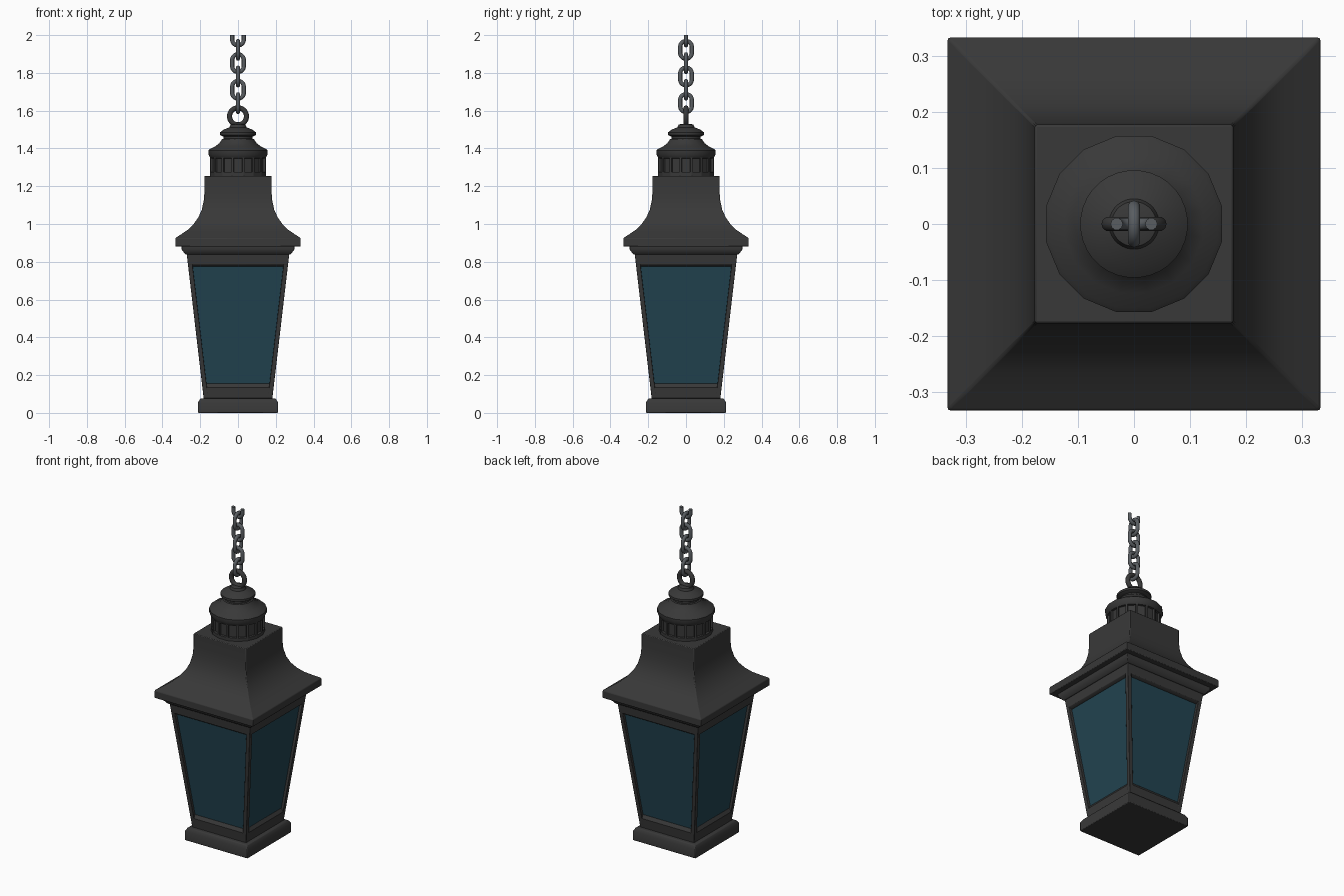
import bpy, bmesh, math
from mathutils import Matrix, Vector

cube = bpy.data.objects.get("Cube")
if cube:
    bpy.data.objects.remove(cube, do_unlink=True)


def material(name, rgb, rough=0.6):
    m = bpy.data.materials.new(name)
    m.use_nodes = True
    m.diffuse_color = (*rgb, 1)
    node = m.node_tree.nodes["Principled BSDF"]
    node.inputs["Base Color"].default_value = (*rgb, 1)
    node.inputs["Roughness"].default_value = rough
    return m


IRON = material("dark iron", (0.04, 0.04, 0.04))
STEEL = material("chain steel", (0.10, 0.11, 0.12))
GLASS = material("blue glass", (0.016, 0.058, 0.082), 0.3)


def finish(bm, name, mat, angle=35, bevel=0):
    bmesh.ops.recalc_face_normals(bm, faces=bm.faces)
    mesh = bpy.data.meshes.new(name)
    bm.to_mesh(mesh)
    bm.free()
    ob = bpy.data.objects.new(name, mesh)
    bpy.context.collection.objects.link(ob)
    mesh.materials.append(mat)
    if bevel:
        mod = ob.modifiers.new("soft edges", "BEVEL")
        mod.width, mod.segments, mod.limit_method = bevel, 2, "ANGLE"
        mod.angle_limit = math.radians(40)
    bpy.ops.object.select_all(action="DESELECT")
    ob.select_set(True)
    bpy.context.view_layer.objects.active = ob
    bpy.ops.object.shade_smooth_by_angle(angle=math.radians(angle))
    return ob


def stack(profile, sides):
    """Loft (radius, height) rings into a closed solid; four sides use half-widths."""
    bm = bmesh.new()
    grow = 1 / math.cos(math.pi / 4) if sides == 4 else 1
    rings = []
    for r, z in profile:
        angles = [math.tau * (i + 0.5) / sides for i in range(sides)]
        rings.append([bm.verts.new((r * grow * math.cos(a), r * grow * math.sin(a), z))
                      for a in angles])
    for low, high in zip(rings, rings[1:]):
        for i in range(sides):
            j = (i + 1) % sides
            bm.faces.new((low[i], low[j], high[j], high[i]))
    bm.faces.new(rings[0][::-1])
    bm.faces.new(rings[-1])
    return bm


def square(name, profile, mat=IRON, bevel=0.004):
    return finish(stack(profile, 4), name, mat, bevel=bevel)


def turned(name, profile, sides=32):
    return finish(stack(profile, sides), name, IRON)


# Base and lower rail
square("base_plinth", [(0.212, 0), (0.212, 0.055), (0.2, 0.075), (0.18, 0.078)])
square("lower_rail", [(0.181, 0.07), (0.188, 0.135), (0.176, 0.155)], bevel=0.002)

# Tapered glass body and the rail above it
square("glass_panes", [(0.172, 0.13), (0.25, 0.8)], GLASS, 0)
square("upper_rail", [(0.25, 0.775), (0.265, 0.785), (0.272, 0.845)], bevel=0.002)

# Corner posts, each a slanted square bar following the taper
LOW, HIGH, POST = (0.181, 0.07), (0.272, 0.845), 0.024
for sx, front in ((-1, "right"), (1, "left")):
    for sy, side in ((-1, "front"), (1, "back")):
        bm = bmesh.new()
        ends = []
        for h, z in (LOW, HIGH):
            ends.append([bm.verts.new((sx * (h - a), sy * (h - b), z))
                         for a, b in ((0, 0), (POST, 0), (POST, POST), (0, POST))])
        for i in range(4):
            j = (i + 1) % 4
            bm.faces.new((ends[0][i], ends[0][j], ends[1][j], ends[1][i]))
        bm.faces.new(ends[0])
        bm.faces.new(ends[1])
        finish(bm, f"{side}_{front}_post", IRON, bevel=0.002)

# Stepped moulding and flared roof
square("eave_moulding", [(0.276, 0.838), (0.284, 0.845), (0.298, 0.865), (0.298, 0.885)], bevel=0.002)
square("roof", [(0.332, 0.88), (0.332, 0.925), (0.3, 0.946), (0.265, 0.97), (0.235, 1.0),
                (0.21, 1.035), (0.192, 1.075), (0.181, 1.125), (0.177, 1.18), (0.177, 1.255)])

# Vent drum with a recessed panel on every side
bm = stack([(0.15, 1.25), (0.15, 1.268), (0.15, 1.355), (0.15, 1.37)], 16)
bm.faces.ensure_lookup_table()
panels = [f for f in bm.faces if abs(f.calc_center_median().z - 1.3115) < 0.01]
bmesh.ops.recalc_face_normals(bm, faces=bm.faces)
bmesh.ops.inset_individual(bm, faces=panels, thickness=0.009, depth=0)
bmesh.ops.inset_individual(bm, faces=panels, thickness=0.002, depth=-0.012)
finish(bm, "vent_drum", IRON, 20)

# Cap above the vent, then the finial
turned("vent_cap", [(0.15, 1.352), (0.16, 1.368), (0.16, 1.39), (0.152, 1.397), (0.125, 1.41),
                    (0.1, 1.428), (0.086, 1.45)], 16)
turned("neck", [(0.086, 1.435), (0.086, 1.448), (0.076, 1.452), (0.076, 1.47)])
turned("finial", [(0.078, 1.462), (0.096, 1.472), (0.096, 1.485), (0.075, 1.5),
                  (0.045, 1.512), (0.04, 1.526), (0.025, 1.53)])


def link(name, z, straight, radius, tube, turn, mat, ceiling=None):
    """Stadium-shaped loop swept by a round tube, optionally cut at a ceiling height."""
    bm = bmesh.new()
    n, m = 24, 10
    centres = []
    for i in range(n):
        a = math.tau * (i + 0.5) / n
        d = Vector((math.cos(a), 0, math.sin(a)))
        shift = straight if d.z > 0 else -straight
        centres.append((d * radius + Vector((0, 0, shift)), d))
    rings = []
    for c, d in centres:
        rings.append([bm.verts.new(c + tube * (d * math.cos(t) + Vector((0, 1, 0)) * math.sin(t)))
                      for t in (math.tau * k / m for k in range(m))])
    for i in range(n):
        a, b = rings[i], rings[(i + 1) % n]
        for k in range(m):
            l = (k + 1) % m
            bm.faces.new((a[k], a[l], b[l], b[k]))
    spin = Matrix.Rotation(math.radians(turn), 4, "Z")
    bmesh.ops.transform(bm, matrix=Matrix.Translation((0, 0, z)) @ spin, verts=bm.verts)
    if ceiling:
        cut = bmesh.ops.bisect_plane(bm, geom=bm.verts[:] + bm.edges[:] + bm.faces[:],
                                     plane_co=(0, 0, ceiling), plane_no=(0, 0, 1), clear_outer=True)
        edges = [e for e in cut["geom_cut"] if isinstance(e, bmesh.types.BMEdge)]
        bmesh.ops.holes_fill(bm, edges=edges)
    finish(bm, name, mat, 60)


# Hanging ring and chain, the links turning a quarter each time
link("hanging_ring", 1.57, 0, 0.045, 0.0135, 0, IRON)
for i in range(6):
    link(f"chain_link_{i + 1}", 1.64 + 0.0705 * i, 0.016, 0.031, 0.011,
         0 if i % 2 else 90, STEEL, 2.0 if i == 5 else None)
